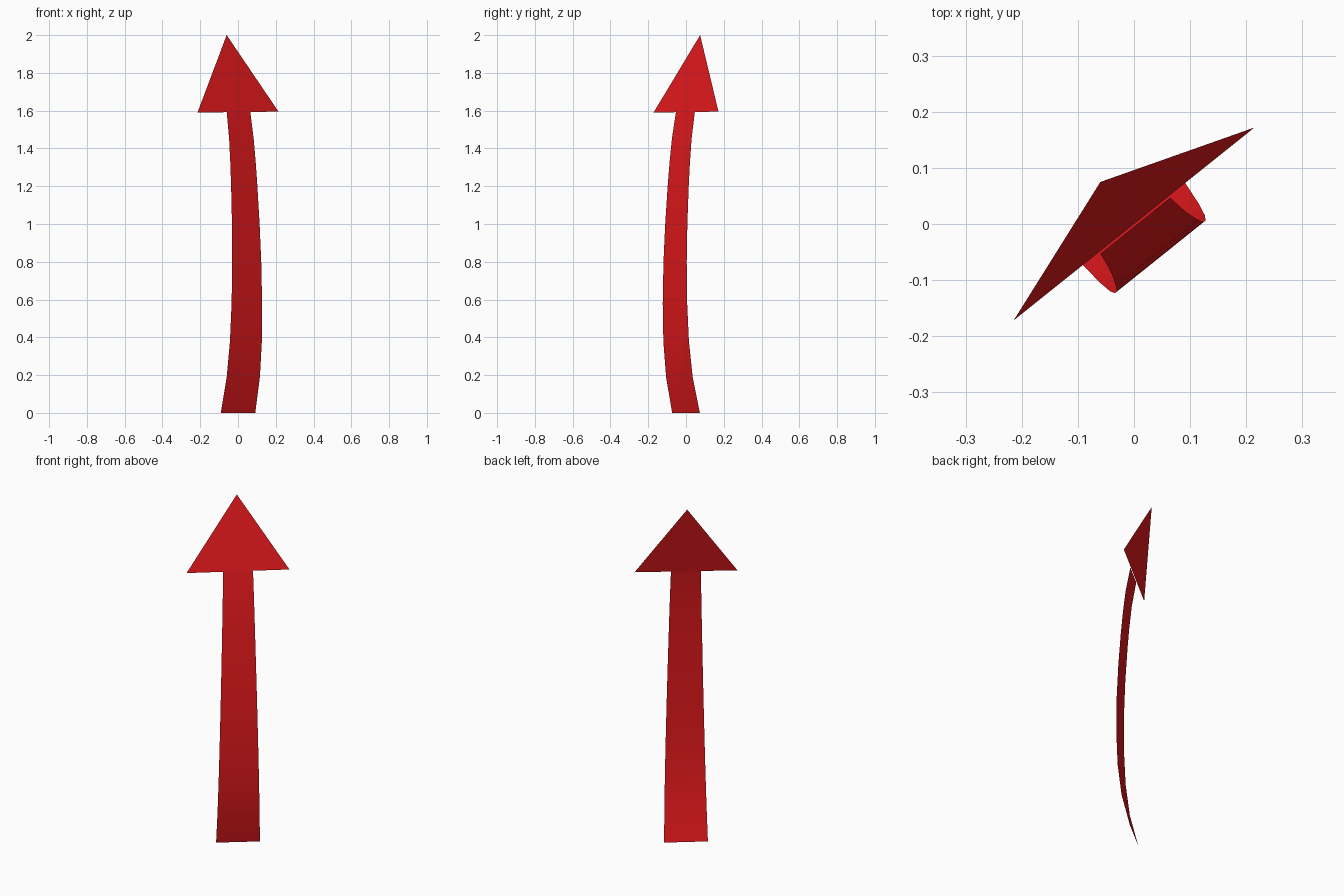
import bpy
from mathutils import Vector

if "Cube" in bpy.data.objects:
    bpy.data.objects.remove(bpy.data.objects["Cube"])

ACROSS = Vector((0.78, 0.625, 0))    # direction of the arrow's width
OUT = Vector((0.625, -0.78, 0))      # direction of the bulge

red = bpy.data.materials.new("red")
red.diffuse_color = (0.8, 0.01, 0.012, 1)
red.use_nodes = True
red.node_tree.nodes["Principled BSDF"].inputs["Base Color"].default_value = red.diffuse_color


def point(side, bulge, z):
    return ACROSS * side + OUT * bulge + Vector((0, 0, z))


def sheet(name, verts, faces, smooth=False):
    mesh = bpy.data.meshes.new(name)
    mesh.from_pydata(verts, [], faces)
    mesh.materials.append(red)
    for p in mesh.polygons:
        p.use_smooth = smooth
    obj = bpy.data.objects.new(name, mesh)
    bpy.context.collection.objects.link(obj)
    return obj


# Shaft: thin tapering ribbon following a bowed path (height, bulge)
path = [(0, 0), (0.19, 0.045), (0.38, 0.067), (0.58, 0.075), (0.8, 0.074),
        (1.0, 0.066), (1.2, 0.053), (1.32, 0.043), (1.45, 0.029), (1.595, 0.004)]
verts = []
for z, bulge in path:
    half = 0.117 - 0.037 * z / 1.595
    verts += [point(-half, bulge, z), point(half, bulge, z)]
faces = [(2 * i, 2 * i + 1, 2 * i + 3, 2 * i + 2) for i in range(len(path) - 1)]
sheet("arrow_shaft", verts, faces, smooth=True)

# Head: flat triangle leaning back
sheet("arrow_head",
      [point(-0.275, 0, 1.59), point(0.275, 0, 1.595), point(0, -0.096, 2.0)],
      [(0, 1, 2)])
